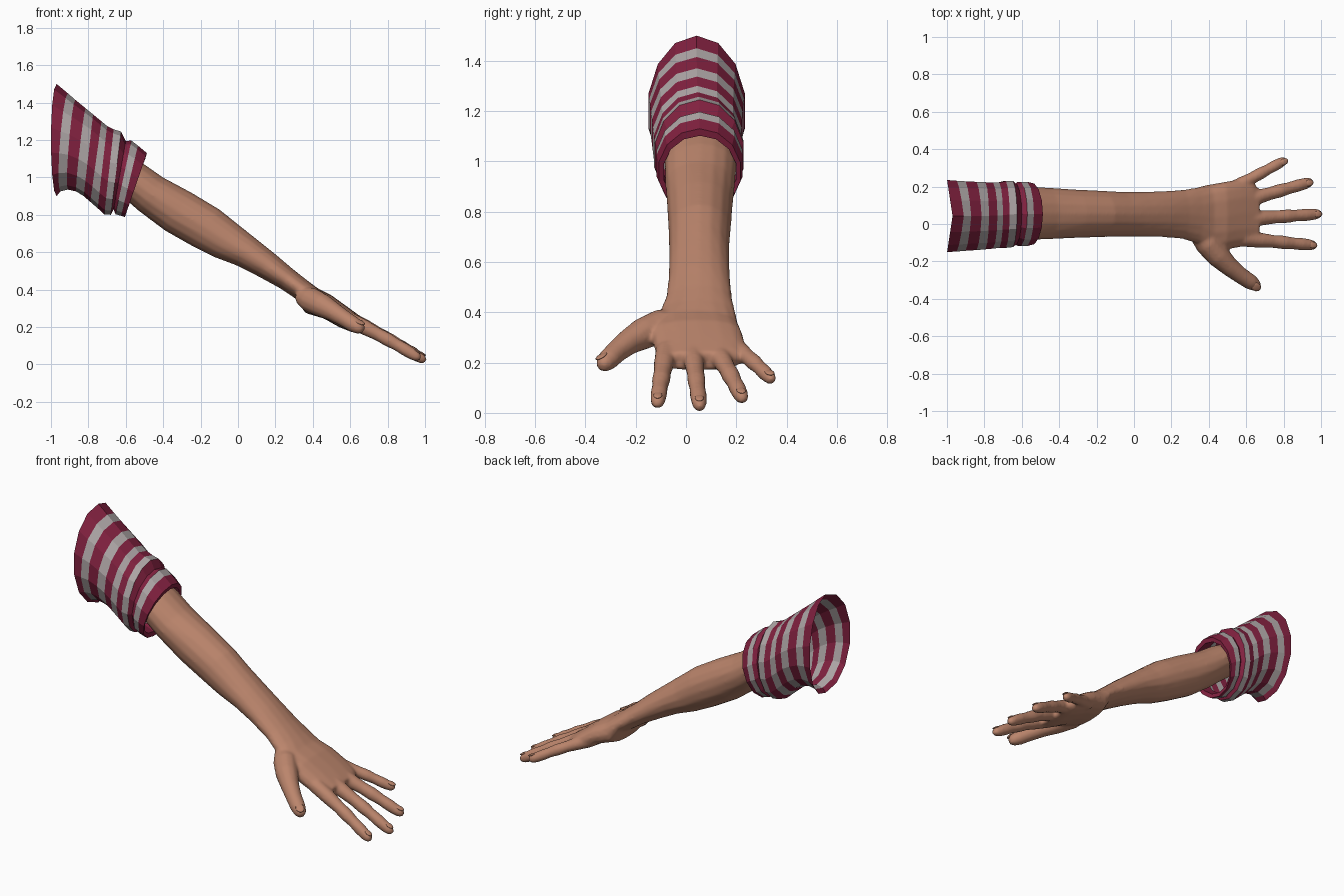
import bpy, bmesh, math
from mathutils import Vector, Matrix

if "Cube" in bpy.data.objects:
    bpy.data.objects.remove(bpy.data.objects["Cube"])


def material(name, rgb):
    m = bpy.data.materials.new(name)
    m.diffuse_color = (*rgb, 1)
    m.use_nodes = True
    m.node_tree.nodes["Principled BSDF"].inputs["Base Color"].default_value = m.diffuse_color
    return m


SKIN = material("skin", (0.50, 0.235, 0.15))
MAROON = material("maroon cloth", (0.22, 0.015, 0.05))
GREY = material("pale grey stripe", (0.42, 0.38, 0.38))


def make_object(name, bm, mats, smooth):
    bmesh.ops.recalc_face_normals(bm, faces=bm.faces)
    me = bpy.data.meshes.new(name)
    bm.to_mesh(me)
    bm.free()
    for m in mats:
        me.materials.append(m)
    for p in me.polygons:
        p.use_smooth = smooth
    ob = bpy.data.objects.new(name, me)
    bpy.context.collection.objects.link(ob)
    return ob


def section(xt, zt, xb, zb, y0, y1, n=16, bow=0.0, power=1.0):
    """Oval ring through a top point, a bottom point and two side limits."""
    c = Vector(((xt + xb) / 2, (y0 + y1) / 2, (zt + zb) / 2))
    u = Vector(((xt - xb) / 2, 0, (zt - zb) / 2))
    ring = []
    for i in range(n):
        a = 2 * math.pi * i / n
        co, si = math.cos(a), math.sin(a)
        co = math.copysign(abs(co) ** power, co)
        si = math.copysign(abs(si) ** power, si)
        p = c + u * co + Vector((0, (y1 - y0) / 2 * si, 0))
        p.x += bow * abs(si)
        ring.append(p)
    return ring


def loft(bm, rings, caps=True, colour=lambda row: 0):
    rows = [[bm.verts.new(p) for p in r] for r in rings]
    n = len(rows[0])
    for k in range(len(rows) - 1):
        for i in range(n):
            j = (i + 1) % n
            f = bm.faces.new((rows[k][i], rows[k][j], rows[k + 1][j], rows[k + 1][i]))
            f.material_index = colour(k)
    if caps:
        bm.faces.new(rows[0][::-1])
        bm.faces.new(rows[-1])


def tube(bm, pts, radii, n=12):
    """Closed round tube along a path."""
    pts = [Vector(p) for p in pts]
    rings = []
    for k, p in enumerate(pts):
        d = (pts[min(k + 1, len(pts) - 1)] - pts[max(k - 1, 0)]).normalized()
        side = d.cross(Vector((0, 0, 1))).normalized()
        up = side.cross(d)
        rings.append([p + radii[k] * (side * math.cos(t) + up * math.sin(t))
                      for t in (2 * math.pi * i / n for i in range(n))])
    loft(bm, rings)


def nail(bm, pos, direction, normal, length, width):
    d = direction.normalized()
    s = d.cross(normal).normalized()
    up = s.cross(d)
    m = Matrix((d * length, s * width, up * 0.006)).transposed().to_4x4()
    m.translation = pos
    bmesh.ops.create_uvsphere(bm, u_segments=12, v_segments=6, radius=1, matrix=m)


# Forearm and palm in one loft: top x, z, bottom x, z, y limits
arm = bmesh.new()
ARM = [(-.60, 1.125, -.70, .96, -.085, .20),
       (-.50, 1.07, -.61, .89, -.085, .20),
       (-.40, 1.00, -.53, .82, -.082, .195),
       (-.25, .92, -.39, .715, -.075, .185),
       (-.10, .83, -.24, .63, -.07, .178),
       (0, .75, -.13, .575, -.068, .172),
       (.10, .67, -.01, .53, -.068, .172),
       (.20, .59, .10, .475, -.07, .176),
       (.30, .505, .22, .41, -.08, .183),
       (.37, .45, .31, .35, -.105, .197)]
PALM = [(.43, .405, .36, .275, -.14, .21),
        (.50, .37, .46, .245, -.14, .225),
        (.58, .312, .54, .20, -.125, .24),
        (.64, .268, .61, .172, -.118, .235),
        (.675, .242, .655, .17, -.10, .19)]
loft(arm, [section(*r) for r in ARM] + [section(*r, power=.8) for r in PALM])

# Fingers: base and tip, with slight knuckle swelling
nails = bmesh.new()
FINGERS = [((.58, -.078, .245), (.975, -.115, .030)),
           ((.58, .025, .250), (1.003, .055, .018)),
           ((.56, .115, .255), (.955, .228, .050)),
           ((.50, .175, .275), (.815, .345, .128))]
STEPS = [(0, .044), (.25, .041), (.42, .035), (.56, .037), (.68, .032),
         (.80, .034), (.90, .031), (.96, .026), (1, .013)]
for k, (a, b) in enumerate(FINGERS):
    a, b = Vector(a), Vector(b)
    size = .9 if k == 3 else 1
    arch = Vector((0, 0, .008))
    tube(arm, [a.lerp(b, t) + arch * math.sin(math.pi * t) for t, r in STEPS],
         [r * size for t, r in STEPS])
    up = Vector((.45, 0, .9))
    nail(nails, a.lerp(b, .925) + up * .027 * size, b - a, up, .026, .018)

# Thumb
tube(arm, [(.34, -.05, .37), (.39, -.10, .345), (.45, -.17, .315), (.51, -.228, .282),
           (.57, -.275, .245), (.62, -.308, .213), (.652, -.328, .193), (.668, -.337, .182)],
     [.05, .068, .064, .052, .045, .043, .034, .017])
thumb_up = Vector((.4, -.5, .75)).normalized()
nail(nails, Vector((.64, -.32, .201)) + thumb_up * .033,
     Vector((.6, -.4, -.4)), thumb_up, .03, .024)

# Fuse skin parts into one smooth surface
skin = make_object("arm_and_hand", arm, [SKIN], True)
rm = skin.modifiers.new("fuse", 'REMESH')
rm.mode = 'VOXEL'
rm.voxel_size = 0.009
rm.use_smooth_shade = True
sm = skin.modifiers.new("soften", 'SMOOTH')
sm.factor = 0.5
sm.iterations = 5
make_object("fingernails", nails, [SKIN], True)

# Striped sleeve with a rolled cuff folded inwards
SLEEVE = [(-.97, 1.50, -.97, .90, -.155, .240),
          (-.91, 1.45, -.95, .925, -.152, .236),
          (-.87, 1.415, -.91, .935, -.148, .233),
          (-.815, 1.37, -.865, .925, -.144, .230),
          (-.775, 1.337, -.825, .90, -.140, .228),
          (-.73, 1.30, -.79, .87, -.136, .226),
          (-.70, 1.275, -.75, .835, -.132, .226),
          (-.665, 1.257, -.715, .803, -.132, .234),
          (-.625, 1.245, -.68, .80, -.128, .234),
          (-.60, 1.195, -.665, .83, -.110, .215),
          (-.57, 1.197, -.655, .803, -.122, .230),
          (-.535, 1.17, -.625, .795, -.122, .230),
          (-.487, 1.13, -.605, .788, -.112, .220),
          (-.495, 1.102, -.607, .815, -.092, .203),
          (-.57, 1.14, -.67, .84, -.095, .206)]
sleeve = bmesh.new()
loft(sleeve, [section(*r, n=14, bow=-.03 * max(0, 1 - k / 4)) for k, r in enumerate(SLEEVE)],
     caps=False, colour=lambda row: 1 if row in (1, 3, 5, 7, 10) else 0)
make_object("striped_sleeve", sleeve, [MAROON, GREY], False)
